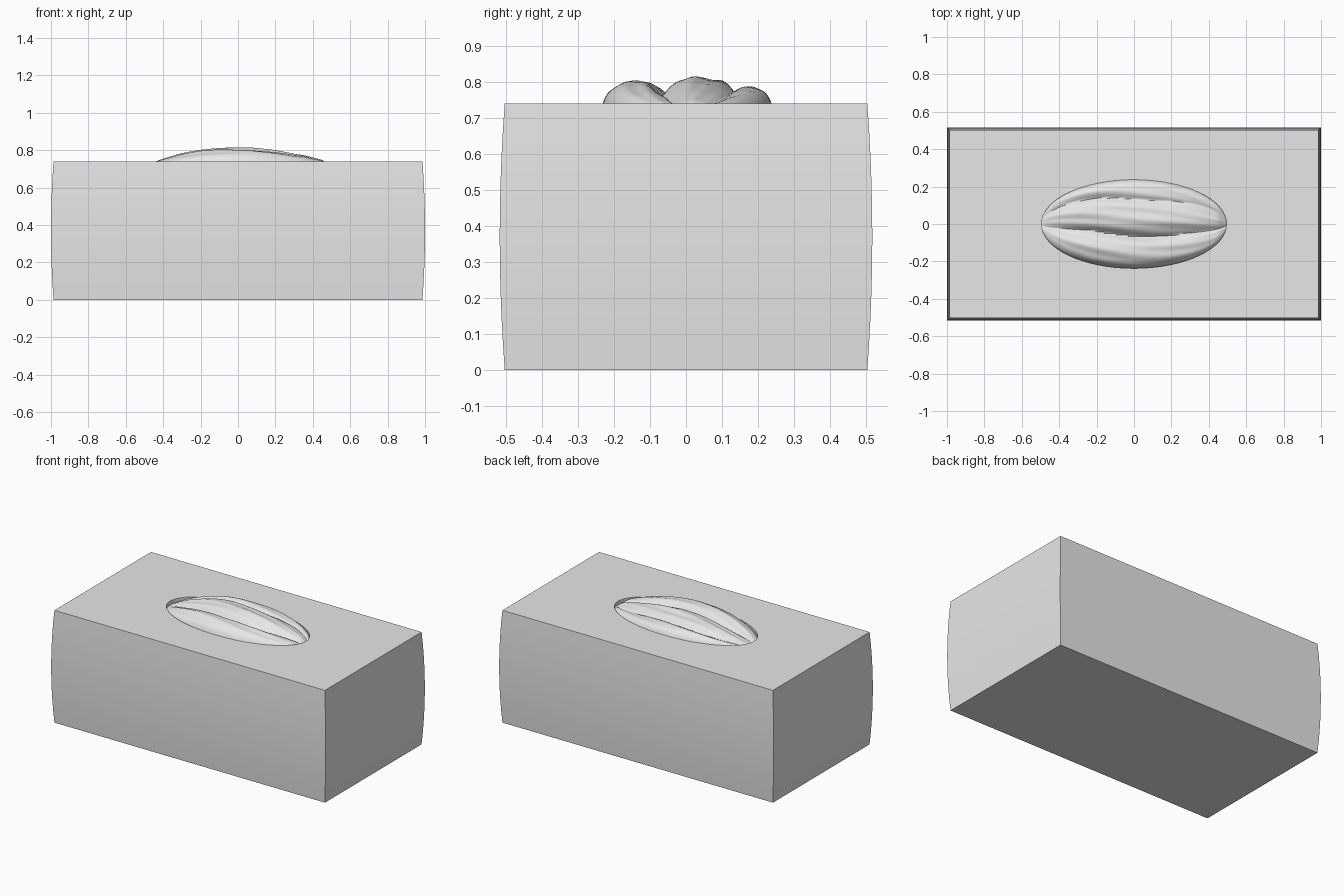
import bpy, bmesh, math

cube = bpy.data.objects.get("Cube")
if cube:
    bpy.data.objects.remove(cube, do_unlink=True)

# One pale grey for card and paper
grey = bpy.data.materials.new("pale_grey")
grey.use_nodes = True
grey.diffuse_color = (0.8, 0.8, 0.8, 1)
bsdf = next(n for n in grey.node_tree.nodes if n.type == 'BSDF_PRINCIPLED')
bsdf.inputs["Base Color"].default_value = (0.8, 0.8, 0.8, 1)


def finish(bm, name, angle):
    mesh = bpy.data.meshes.new(name)
    bm.to_mesh(mesh)
    bm.free()
    mesh.materials.append(grey)
    obj = bpy.data.objects.new(name, mesh)
    bpy.context.collection.objects.link(obj)
    bpy.ops.object.select_all(action='DESELECT')
    obj.select_set(True)
    bpy.context.view_layer.objects.active = obj
    bpy.ops.object.shade_smooth_by_angle(angle=math.radians(angle))
    return obj


def loop_edges(bm, verts):
    return [bm.edges.get((a, b)) or bm.edges.new((a, b))
            for a, b in zip(verts, verts[1:] + verts[:1])]


HEIGHT, HALF_X, HALF_Y = 0.74, 1.0, 0.517
HOLE_X, HOLE_Y = 0.495, 0.237

# Box: stacked rectangles whose sides bulge gently at mid height
bm = bmesh.new()
rings = []
STEPS = 10
for i in range(STEPS + 1):
    t = i / STEPS
    inset = 0.014 * (2 * t - 1) ** 2
    x, y = HALF_X - inset, HALF_Y - inset
    rings.append([bm.verts.new((sx * x, sy * y, t * HEIGHT))
                  for sx, sy in ((-1, -1), (1, -1), (1, 1), (-1, 1))])
for low, high in zip(rings, rings[1:]):
    for k in range(4):
        n = (k + 1) % 4
        bm.faces.new((low[k], low[n], high[n], high[k]))
bm.faces.new(rings[0][::-1])

# Lid with an oval opening and a short lip turned down inside
SEG = 64
oval = [bm.verts.new((HOLE_X * math.cos(2 * math.pi * k / SEG),
                      HOLE_Y * math.sin(2 * math.pi * k / SEG), HEIGHT))
        for k in range(SEG)]
oval_edges = loop_edges(bm, oval)
bmesh.ops.triangle_fill(bm, edges=loop_edges(bm, rings[-1]) + oval_edges,
                        use_beauty=True, normal=(0, 0, 1))
lip = bmesh.ops.extrude_edge_only(bm, edges=oval_edges)
for v in lip["geom"]:
    if isinstance(v, bmesh.types.BMVert):
        v.co.z -= 0.035
bmesh.ops.recalc_face_normals(bm, faces=bm.faces)
finish(bm, "tissue_box", 30)

# Tissue: long rounded folds filling the opening
CREST = [(-0.5, 0.0), (-0.42, 0.035), (-0.3, 0.07), (-0.2, 0.09), (-0.1, 0.1),
         (0.05, 0.1), (0.2, 0.085), (0.35, 0.06), (0.45, 0.035), (0.5, 0.0)]
FOLDS = [(-0.14, 0.095, 0.9), (0.045, 0.115, 1.0), (0.18, 0.062, 0.75)]


def crest(x):
    for (x0, h0), (x1, h1) in zip(CREST, CREST[1:]):
        if x <= x1:
            return h0 + (h1 - h0) * (x - x0) / (x1 - x0)
    return 0.0


def fold_height(x, v):
    pin = 1 - (v / 0.24) ** 2
    w = v + pin * (0.03 * x + 0.012 * math.sin(9 * x + 1))
    best = 0.0
    for centre, half, tall in FOLDS:
        d = (w - centre) / half
        if abs(d) < 1:
            best = max(best, tall * math.sqrt(1 - d * d))
    crease = 0.06 * math.sin(75 * v + 4 * x) * math.sin(7 * x + 20 * v)
    return best * (1 + crease)


bm = bmesh.new()
NX, NY = 48, 64
grid = []
for i in range(NX + 1):
    x = -0.498 * math.cos(math.pi * i / NX)
    width = math.sqrt(max(0.0, 1 - (x / 0.498) ** 2))
    row = []
    for j in range(NY + 1):
        v = 0.24 * (2 * j / NY - 1)
        z = 0.712 + crest(x) * fold_height(x, v)
        row.append(bm.verts.new((x, v * width, z)))
    grid.append(row)
for a, b in zip(grid, grid[1:]):
    for j in range(NY):
        bm.faces.new((a[j], b[j], b[j + 1], a[j + 1]))
bmesh.ops.remove_doubles(bm, verts=bm.verts, dist=0.0002)
bmesh.ops.smooth_vert(bm, verts=[v for v in bm.verts if not v.is_boundary],
                      factor=0.3, use_axis_z=True)
finish(bm, "tissue", 50)
